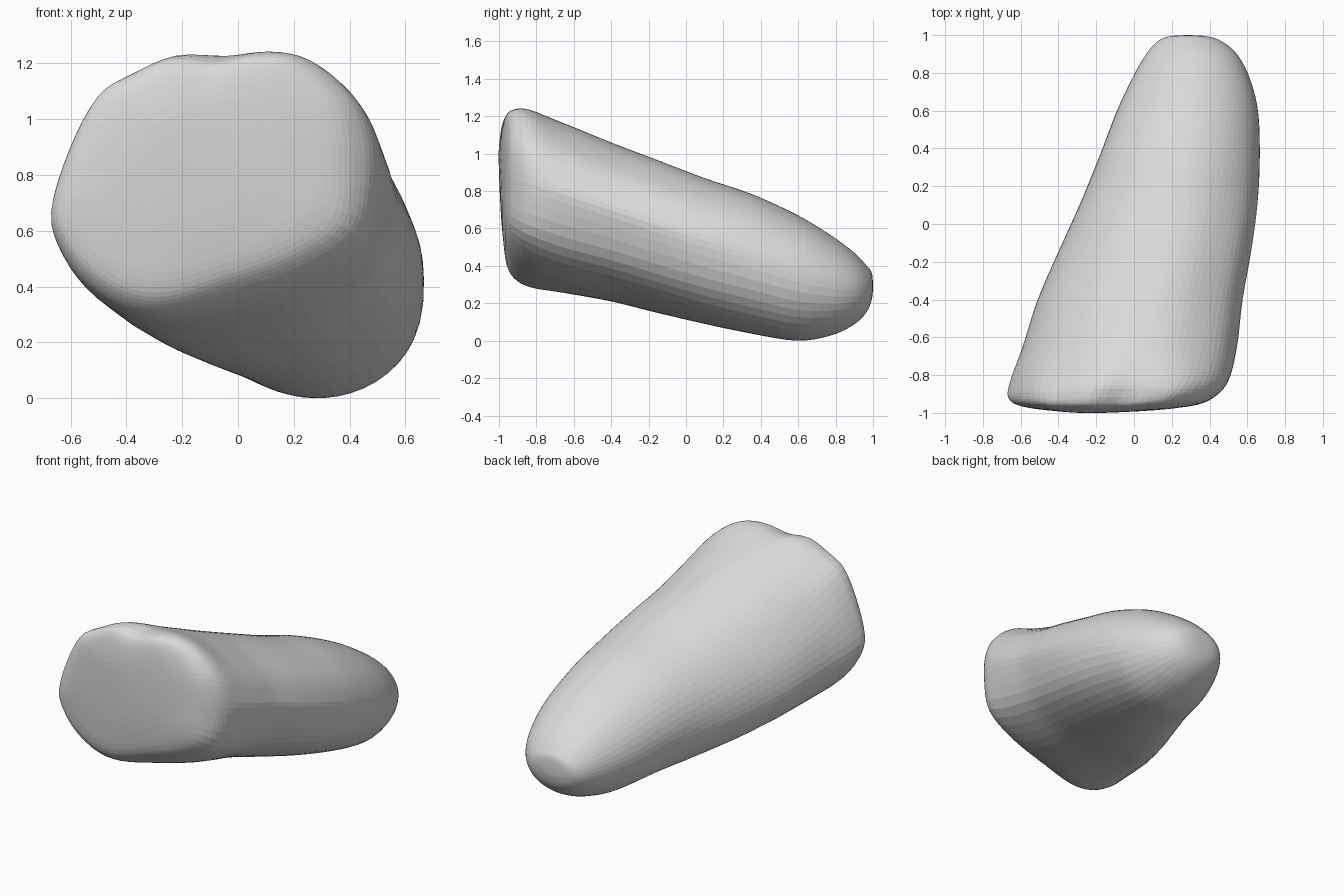
import bpy
import bmesh
import math
from mathutils import Vector

SIDES = 72   # points around each ring
STEPS = 5    # rings between two stations

cube = bpy.data.objects.get("Cube")
if cube:
    bpy.data.objects.remove(cube, do_unlink=True)


def spline(points, index, t, closed=False):
    """Smooth curve through a list of vectors, from points[index] onward."""
    count = len(points)

    def at(i):
        return points[i % count] if closed else points[max(0, min(count - 1, i))]

    a, b, c, d = (at(index + k) for k in (-1, 0, 1, 2))
    return 0.5 * (2 * b + (c - a) * t + (2 * a - 5 * b + 4 * c - d) * t * t
                  + (3 * b - a - 3 * c + d) * t ** 3)


def unit_outline(outline):
    """Resample a closed outline and scale it to a box from -1 to 1."""
    points = [Vector(p) for p in outline]
    dense = []
    for i in range(SIDES):
        u = i * len(points) / SIDES
        dense.append(spline(points, int(u), u - int(u), closed=True))
    low = [min(p[k] for p in dense) for k in (0, 1)]
    high = [max(p[k] for p in dense) for k in (0, 1)]
    return [Vector([(2 * p[k] - low[k] - high[k]) / (high[k] - low[k])
                    for k in (0, 1)]) for p in dense]


def make_material(name, colour):
    mat = bpy.data.materials.new(name)
    mat.use_nodes = True
    mat.diffuse_color = colour
    shader = mat.node_tree.nodes["Principled BSDF"]
    shader.inputs["Base Color"].default_value = colour
    shader.inputs["Roughness"].default_value = 0.8
    return mat


# Outlines (x, z) of the broad front end, the body and the round back
front = unit_outline((
    (.51, .8), (.49, 1), (.41, 1.13), (.28, 1.23), (.14, 1.25), (-.03, 1.225),
    (-.2, 1.235), (-.36, 1.17), (-.49, 1.09), (-.6, .89), (-.67, .66),
    (-.63, .52), (-.53, .4), (-.38, .315), (-.22, .3), (0, .36),
    (.28, .455), (.475, .59)))
middle = unit_outline((
    (.575, .66), (.555, .78), (.49, .89), (.37, .98), (.24, 1.04), (.09, 1.06),
    (-.08, 1.03), (-.24, .96), (-.37, .84), (-.47, .68), (-.51, .51),
    (-.48, .38), (-.4, .28), (-.3, .225), (-.17, .21), (.02, .225),
    (.26, .285), (.48, .43)))
back = [p.normalized() for p in middle]

# Stations: y, left x, right x, bottom z, top z, shape (0 front, 1 middle, 2 back)
stations = [Vector(s) for s in (
    (-.985, -.2, -.2, .85, .85, 0),
    (-.98, -.43, .12, .6, 1.07, 0),
    (-.962, -.6, .31, .42, 1.19, 0),
    (-.92, -.665, .42, .335, 1.235, 0),
    (-.83, -.655, .5, .285, 1.24, .35),
    (-.65, -.59, .545, .255, 1.165, .85),
    (-.4, -.51, .575, .21, 1.06, 1),
    (-.15, -.405, .62, .145, .965, 1.15),
    (.1, -.295, .655, .085, .87, 1.45),
    (.35, -.19, .667, .035, .785, 1.8),
    (.6, -.09, .657, 0, .67, 2),
    (.78, -.005, .61, .03, .56, 2),
    (.9, .065, .545, .088, .47, 2),
    (.967, .125, .465, .155, .4, 2),
    (.994, .19, .385, .225, .36, 2),
    (1, .285, .285, .29, .29, 2))]

# Rings lofted from the front face to the rounded back tip
bm = bmesh.new()
rings = []
for i in range(len(stations) - 1):
    for j in range(STEPS + (i == len(stations) - 2)):
        y, x0, x1, z0, z1, shape = spline(stations, i, j / STEPS)
        ring = []
        for p, q, r in zip(front, middle, back):
            s = p.lerp(q, shape) if shape < 1 else q.lerp(r, min(shape, 2) - 1)
            x = (x0 + x1 + s.x * (x1 - x0)) / 2
            z = (z0 + z1 + s.y * (z1 - z0)) / 2
            ring.append(bm.verts.new((x, y, z)))
        rings.append(ring)
for a, b in zip(rings, rings[1:]):
    for k in range(SIDES):
        n = (k + 1) % SIDES
        bm.faces.new((a[k], a[n], b[n], b[k]))
bmesh.ops.remove_doubles(bm, verts=bm.verts, dist=0.0005)

# Soft peak on the front face
for v in bm.verts:
    if v.co.y < -0.9:
        away = math.hypot(v.co.x + .24, v.co.z - 1)
        v.co.y -= 0.02 * max(0, 1 - away / 0.5)
bmesh.ops.recalc_face_normals(bm, faces=bm.faces)

mesh = bpy.data.meshes.new("tapered_body")
bm.to_mesh(mesh)
bm.free()
body = bpy.data.objects.new("tapered_body", mesh)
bpy.context.collection.objects.link(body)
mesh.materials.append(make_material("light_grey", (.7, .7, .7, 1)))
